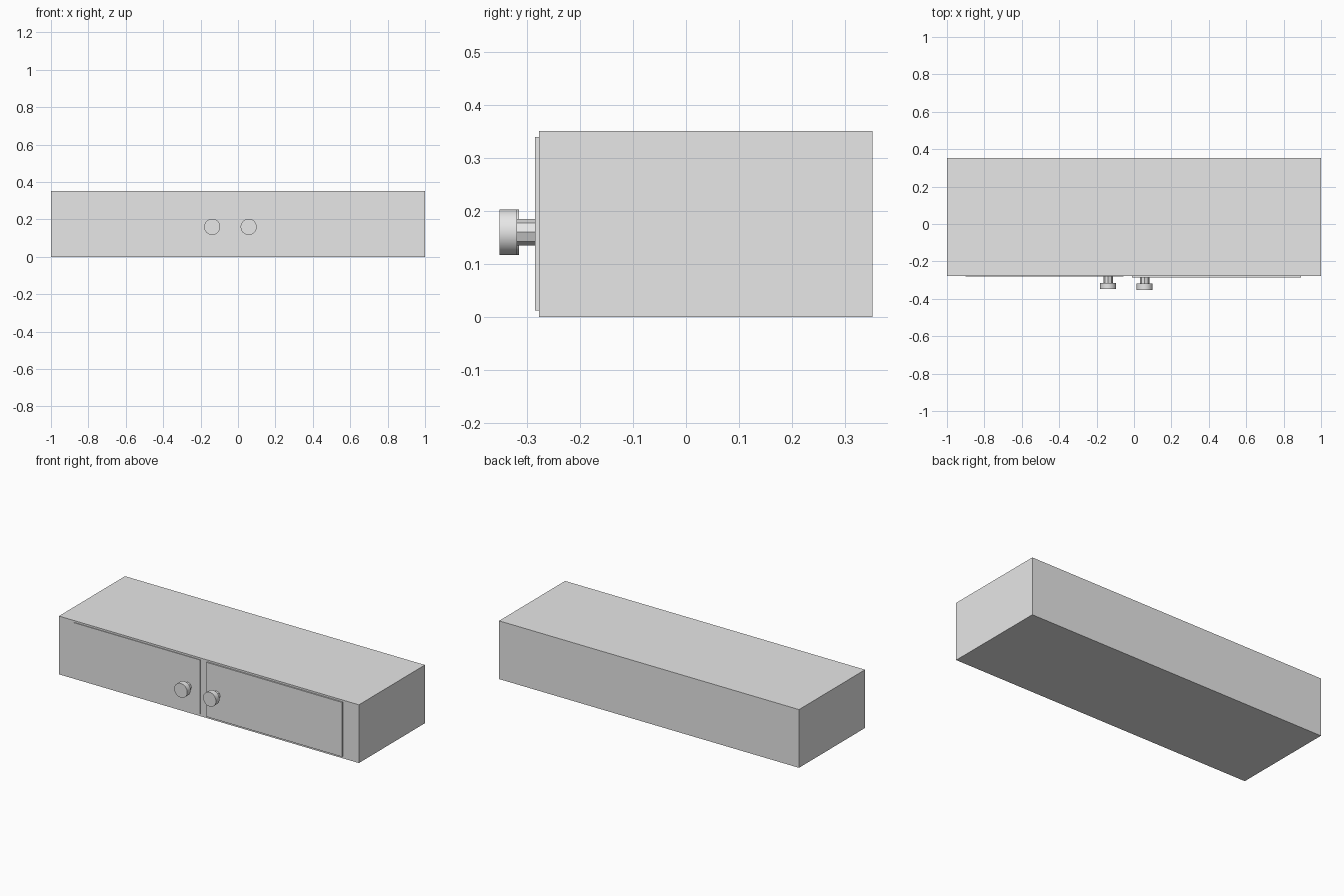
import bpy
from math import radians

cube = bpy.data.objects.get("Cube")
if cube:
    bpy.data.objects.remove(cube, do_unlink=True)

grey = bpy.data.materials.new("light_grey")
grey.use_nodes = True
COLOUR = (0.8, 0.8, 0.8, 1)
grey.diffuse_color = COLOUR
grey.node_tree.nodes["Principled BSDF"].inputs["Base Color"].default_value = COLOUR


def box(name, low, high):
    centre = [(a + b) / 2 for a, b in zip(low, high)]
    bpy.ops.mesh.primitive_cube_add(size=1, location=centre)
    obj = bpy.context.object
    obj.name = name
    obj.scale = [b - a for a, b in zip(low, high)]
    bpy.ops.object.transform_apply(location=False, rotation=False, scale=True)
    obj.data.materials.append(grey)


def rod(name, x, z, radius, front, back, sides, smooth):
    bpy.ops.mesh.primitive_cylinder_add(
        vertices=sides, radius=radius, depth=back - front,
        location=(x, (front + back) / 2, z), rotation=(radians(90), 0, 0))
    obj = bpy.context.object
    obj.name = name
    obj.data.materials.append(grey)
    if smooth:
        bpy.ops.object.shade_smooth_by_angle(angle=radians(40))


# Cabinet body
FACE = -0.277
box("cabinet_body", (-1, FACE, 0), (1, 0.352, 0.351))

# Two doors, each with a round knob on a faceted stem
for side, x0, x1, knob_x, front in (("right", -0.9, -0.057, -0.138, -0.281),
                                    ("left", -0.01, 0.893, 0.057, -0.285)):
    box(side + "_door", (x0, front, 0.012), (x1, FACE + 0.002, 0.34))
    rod(side + "_knob_stem", knob_x, 0.16, 0.025, front - 0.036, front + 0.002, 8, False)
    rod(side + "_knob_head", knob_x, 0.16, 0.043, front - 0.067, front - 0.034, 32, True)
